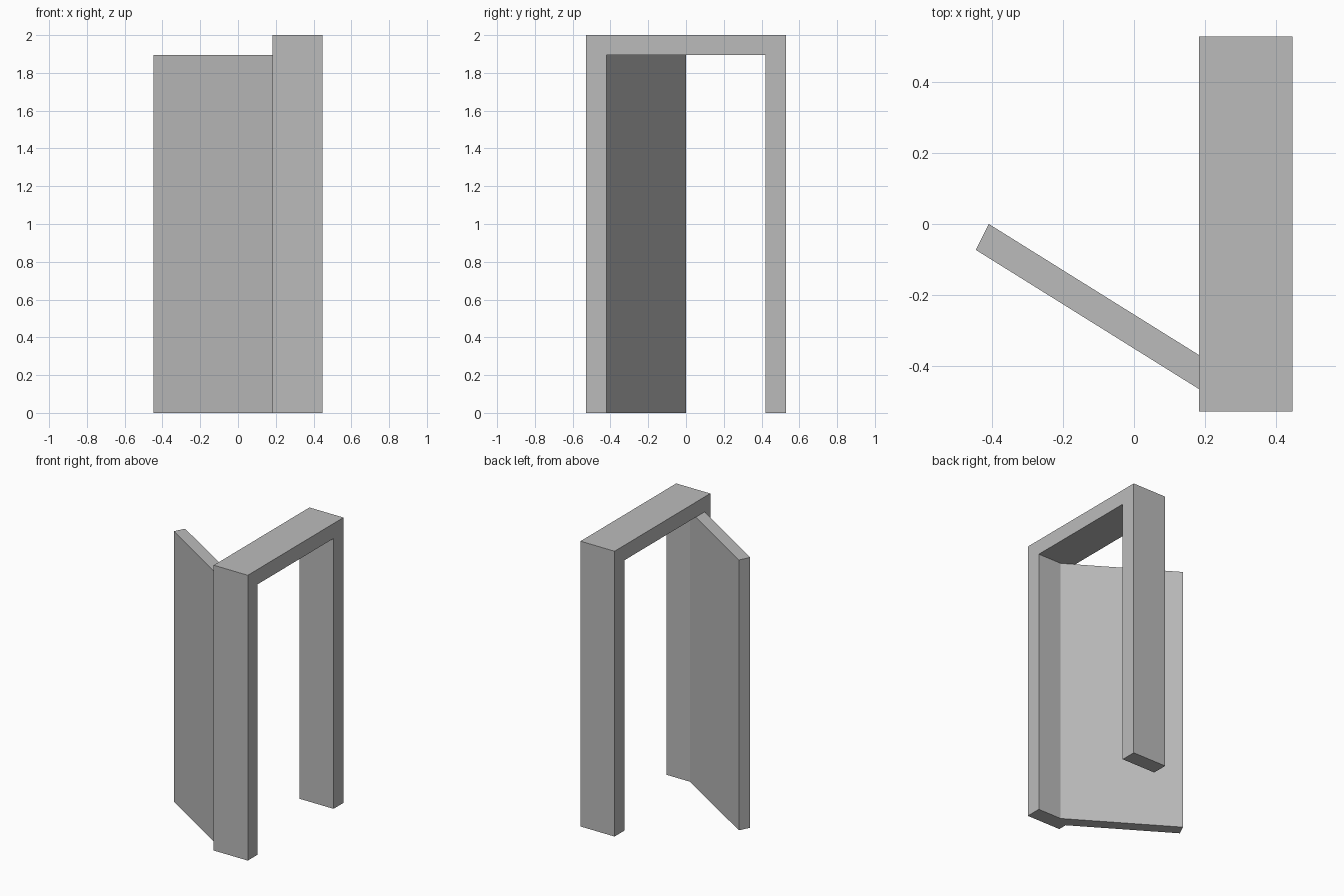
import bpy
import bmesh
from mathutils import Vector

cube = bpy.data.objects.get("Cube")
if cube:
    bpy.data.objects.remove(cube, do_unlink=True)

# One plain grey for the whole model
grey = bpy.data.materials.new("plain grey")
grey.use_nodes = True
colour = (0.5, 0.5, 0.5, 1.0)
grey.diffuse_color = colour
grey.node_tree.nodes["Principled BSDF"].inputs["Base Color"].default_value = colour


def prism(name, outline, sweep):
    """Solid made by sweeping a closed outline along a vector."""
    bm = bmesh.new()
    face = bm.faces.new([bm.verts.new(p) for p in outline])
    result = bmesh.ops.extrude_face_region(bm, geom=[face], use_keep_orig=True)
    moved = [g for g in result["geom"] if isinstance(g, bmesh.types.BMVert)]
    bmesh.ops.translate(bm, verts=moved, vec=sweep)
    bmesh.ops.recalc_face_normals(bm, faces=bm.faces)
    mesh = bpy.data.meshes.new(name)
    bm.to_mesh(mesh)
    bm.free()
    mesh.materials.append(grey)
    obj = bpy.data.objects.new(name, mesh)
    bpy.context.collection.objects.link(obj)
    return obj


# Frame: an upside-down U swept through the wall depth
height, opening_top = 2.0, 1.895
outer, inner = 0.53, 0.42
x_near, x_far = 0.183, 0.447
half = [(inner, opening_top), (inner, 0), (outer, 0), (outer, height)]
arch = half + [(-y, z) for y, z in reversed(half)]
prism("door_frame", [(x_near, y, z) for y, z in arch], Vector((x_far - x_near, 0, 0)))

# Door: slab standing ajar, its hinge edge set into the front post
back_edge = Vector((-0.41, 0, 0))
front_edge = Vector((-0.447, -0.073, 0))
to_hinge = Vector((0.712, -0.444, 0))
slab = [back_edge, front_edge, front_edge + to_hinge, back_edge + to_hinge]
prism("door", slab, Vector((0, 0, opening_top)))
